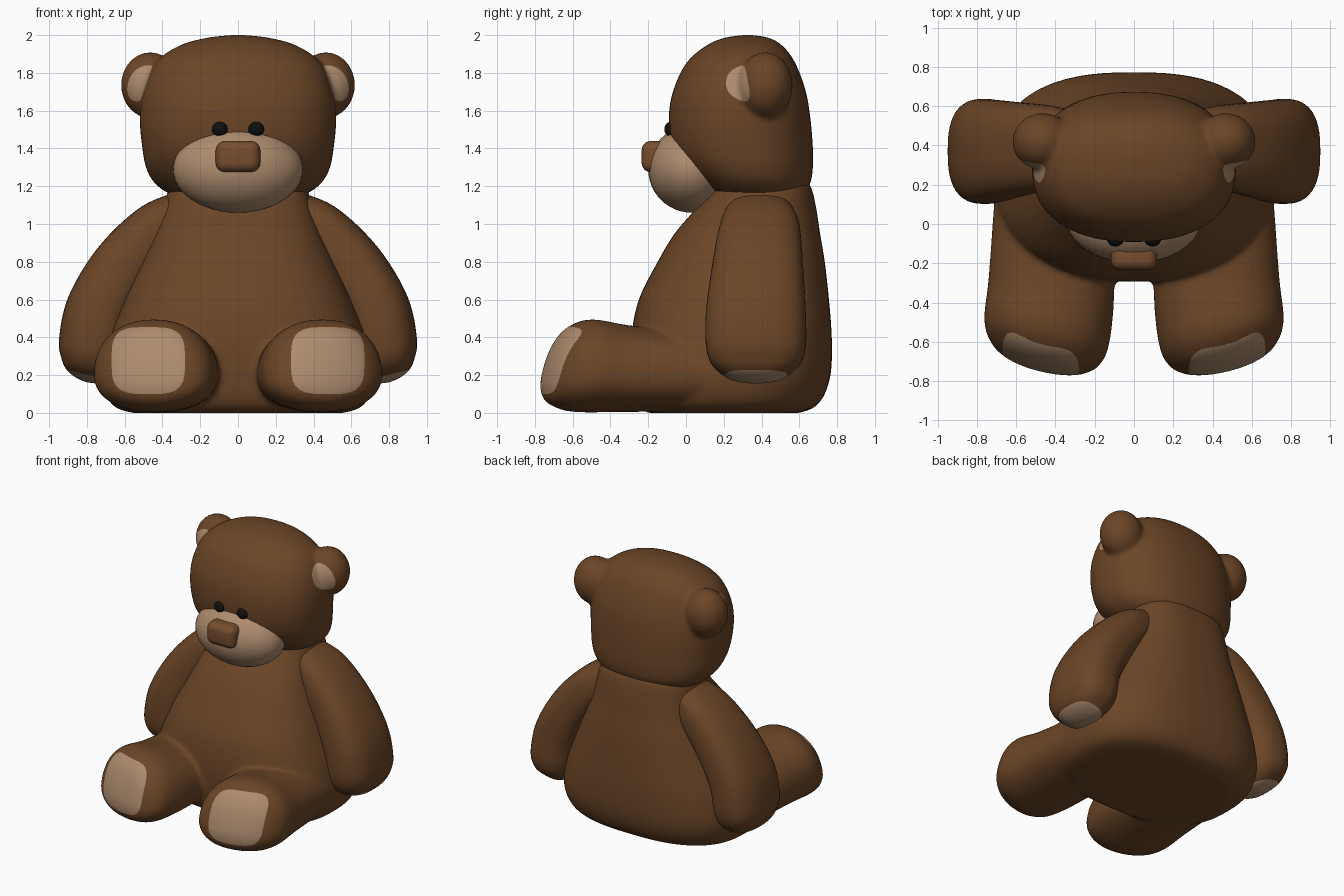
import bpy, bmesh, math
from mathutils import Vector, Matrix

if "Cube" in bpy.data.objects:
    bpy.data.objects.remove(bpy.data.objects["Cube"])


def material(name, rgb):
    m = bpy.data.materials.new(name)
    m.diffuse_color = (*rgb, 1)
    m.use_nodes = True
    m.node_tree.nodes["Principled BSDF"].inputs["Base Color"].default_value = m.diffuse_color
    return m


FUR = material("brown fur", (0.147, 0.060, 0.020))
PAD = material("beige pad", (0.42, 0.26, 0.155))
NOSE = material("nose brown", (0.185, 0.075, 0.027))
BLACK = material("eye black", (0.005, 0.005, 0.005))


def spow(v, e):
    return math.copysign(abs(v) ** e, v)


def spline(keys, steps):
    """Catmull-Rom through rows of numbers; yields (key index, row)."""
    last = len(keys) - 1
    for i in range(last):
        a, b, c, d = (keys[min(max(i + k, 0), last)] for k in (-1, 0, 1, 2))
        for s in range(steps):
            t = s / steps
            yield i, [0.5 * (2 * q + (r - p) * t + (2 * p - 5 * q + 4 * r - u) * t * t
                             + (3 * q - p - 3 * r + u) * t ** 3)
                      for p, q, r, u in zip(a, b, c, d)]
    yield last, keys[last]


def loft(bm, keys, p=2.5, side=1, n=48, steps=6, pad_from=99):
    """Skin superellipse rings; a key is centre, U, V up, V down."""
    prev, prev_i, verts = None, 0, []
    for i, row in spline([sum(map(list, k), []) for k in keys], steps):
        c, u, up, down = (Vector(row[j:j + 3]) for j in (0, 3, 6, 9))
        ring = []
        for k in range(n):
            t = 2 * math.pi * k / n
            x, y = spow(math.cos(t), 2 / p), spow(math.sin(t), 2 / p)
            co = c + u * x + (up if y > 0 else down) * abs(y)
            ring.append(bm.verts.new((co.x * side, co.y, co.z)))
        if prev:
            for k in range(n):
                f = bm.faces.new((prev[k - 1], prev[k], ring[k], ring[k - 1]))
                f.material_index = int(prev_i >= pad_from)
        verts += ring
        prev, prev_i = ring, i
    bmesh.ops.remove_doubles(bm, verts=verts, dist=1e-4)
    bmesh.ops.holes_fill(bm, edges=[e for e in bm.edges if e.is_boundary])


def ellipsoid(bm, centre, radii):
    bmesh.ops.create_uvsphere(bm, u_segments=40, v_segments=24, radius=1,
                              matrix=Matrix.Translation(centre) @ Matrix.Diagonal((*radii, 1)))


def add_object(name, bm, *mats):
    bmesh.ops.recalc_face_normals(bm, faces=bm.faces[:])
    for f in bm.faces:
        f.smooth = True
    me = bpy.data.meshes.new(name)
    bm.to_mesh(me)
    bm.free()
    for m in mats:
        me.materials.append(m)
    ob = bpy.data.objects.new(name, me)
    bpy.context.collection.objects.link(ob)
    return ob


def fuse(ob, voxel, rounds):
    """Melt overlapping volumes into one soft skin; returns it as a bmesh."""
    r = ob.modifiers.new("fuse", 'REMESH')
    r.mode, r.voxel_size = 'VOXEL', voxel
    s = ob.modifiers.new("soften", 'SMOOTH')
    s.factor, s.iterations = 0.5, rounds
    bpy.context.view_layer.update()
    me = bpy.data.meshes.new_from_object(ob.evaluated_get(bpy.context.evaluated_depsgraph_get()))
    bm = bmesh.new()
    bm.from_mesh(me)
    bpy.data.objects.remove(ob)
    bpy.data.meshes.remove(me)
    for f in bm.faces:
        f.material_index = 0
    return bm


def cut_pad(bm, centre, u, v, ru, rv, p, n=28):
    """Cut a rounded outline into the skin and colour the faces inside it."""
    centre, u, v = Vector(centre), Vector(u).normalized(), Vector(v).normalized()
    w = u.cross(v)
    pts = [centre + u * ru * spow(math.cos(t), 2 / p) + v * rv * spow(math.sin(t), 2 / p)
           for t in (2 * math.pi * k / n for k in range(n))]
    planes = [(a, (b - a).cross(w).normalized()) for a, b in zip(pts, pts[1:] + pts[:1])]

    def near(f):
        d = f.calc_center_median() - centre
        return (abs(d.dot(u)) < ru * 1.2 and abs(d.dot(v)) < rv * 1.2
                and abs(d.dot(w)) < 0.2 and f.normal.dot(w) > 0)

    faces = [f for f in bm.faces if near(f)]
    geom = faces + list({e for f in faces for e in f.edges}) + list({x for f in faces for x in f.verts})
    for co, no in planes:
        geom = bmesh.ops.bisect_plane(bm, geom=geom, dist=1e-4, plane_co=co, plane_no=no)["geom"]
    bm.normal_update()
    for f in bm.faces:
        if near(f):
            c = f.calc_center_median()
            if all((c - co).dot(no) < 1e-4 for co, no in planes):
                f.material_index = 1


def upright(z, rx, front, back):
    h = (back - front) / 2
    return (0, (front + back) / 2, z), (rx, 0, 0), (0, h, 0), (0, -h, 0)


# torso and legs, melted together
bm = bmesh.new()
loft(bm, [upright(*k) for k in (
    (0.0, 0.56, -0.20, 0.60), (0.03, 0.65, -0.25, 0.68), (0.10, 0.70, -0.28, 0.735),
    (0.22, 0.72, -0.29, 0.768), (0.40, 0.68, -0.29, 0.772), (0.60, 0.60, -0.25, 0.757),
    (0.80, 0.51, -0.15, 0.735), (0.95, 0.445, -0.06, 0.71), (1.08, 0.40, 0.05, 0.69),
    (1.20, 0.36, 0.14, 0.66), (1.25, 0.30, 0.20, 0.60))], p=2.6)
LEG = ((0.15, 0.41, 0.30, 0.22, 0.19, 0.0), (-0.30, 0.42, 0.32, 0.26, 0.195, 0.1),
       (-0.55, 0.445, 0.318, 0.295, 0.195, 0.2), (-0.66, 0.455, 0.275, 0.265, 0.165, 0.22),
       (-0.715, 0.46, 0.20, 0.20, 0.125, 0.22), (-0.742, 0.46, 0.10, 0.10, 0.06, 0.22),
       (-0.75, 0.46, 0, 0, 0, 0.22))
for side in (1, -1):
    loft(bm, [((x, y, 0.2), (r, r * k, 0), (0, up * k, up), (0, -dn * k, -dn))
              for y, x, r, up, dn, k in LEG], p=2.2, side=side)
bm = fuse(add_object("torso_parts", bm, FUR), 0.015, 9)
for side in (1, -1):
    cut_pad(bm, (side * 0.475, -0.70, 0.277), (1, 0, 0), (0, 0, 1), 0.195, 0.178, 3.5)
add_object("torso_and_legs", bm, FUR, PAD)

# arms, with pads at the lower tips
ARM = ((0.25, 1.08, 0.11, 0.39, 0.16), (0.42, 0.98, 0.145, 0.39, 0.21),
       (0.60, 0.78, 0.17, 0.38, 0.24), (0.73, 0.55, 0.18, 0.37, 0.263),
       (0.77, 0.36, 0.18, 0.37, 0.265), (0.78, 0.26, 0.155, 0.37, 0.235),
       (0.795, 0.20, 0.115, 0.37, 0.165), (0.802, 0.172, 0.06, 0.37, 0.09),
       (0.805, 0.163, 0, 0.37, 0))
arm_keys = []
for i, (x, z, r, y, ry) in enumerate(ARM):
    a, b = ARM[max(i - 1, 0)], ARM[min(i + 1, len(ARM) - 1)]
    t = Vector((b[0] - a[0], b[1] - a[1])).normalized()
    arm_keys.append(((x, y, z), (-t.y * r, 0, t.x * r), (0, ry, 0), (0, -ry, 0)))
for side, label in ((1, "right"), (-1, "left")):
    bm = bmesh.new()
    loft(bm, arm_keys, p=2.6, side=side, pad_from=6)
    add_object("arm_" + label, bm, FUR, PAD)

# head and ears, melted together
bm = bmesh.new()
loft(bm, [upright(*k) for k in (
    (2.003, 0, 0.33, 0.33), (1.985, 0.17, 0.20, 0.44), (1.94, 0.32, 0.10, 0.515),
    (1.85, 0.44, 0.0, 0.58), (1.70, 0.505, -0.07, 0.635), (1.55, 0.52, -0.092, 0.66),
    (1.40, 0.507, -0.075, 0.672), (1.30, 0.488, -0.02, 0.672), (1.22, 0.445, 0.06, 0.66),
    (1.16, 0.36, 0.14, 0.62), (1.12, 0.20, 0.25, 0.50), (1.11, 0, 0.37, 0.37))], p=2.3)
for side in (1, -1):
    ellipsoid(bm, (side * 0.465, 0.42, 1.735), (0.155, 0.145, 0.175))
bm = fuse(add_object("head_parts", bm, FUR), 0.014, 12)
for side in (1, -1):
    u = Vector((0.8, side * 0.6, 0))
    cut_pad(bm, (side * 0.515, 0.295, 1.745), u, Vector((0, 0, 1)) - u * side * 0.3,
            0.075, 0.1, 2.2, n=24)
add_object("head_and_ears", bm, FUR, PAD)

# muzzle
bm = bmesh.new()
ellipsoid(bm, (0, 0.03, 1.29), (0.345, 0.23, 0.23))
add_object("muzzle", bm, PAD)

# eyes
for side, label in ((1, "right"), (-1, "left")):
    bm = bmesh.new()
    ellipsoid(bm, (side * 0.095, -0.073, 1.502), (0.044, 0.042, 0.042))
    add_object("eye_" + label, bm, BLACK)

# nose: a softly rounded block
bm = bmesh.new()
bmesh.ops.create_cube(bm, size=1, matrix=Matrix.Translation((0, -0.165, 1.357))
                      @ Matrix.Diagonal((0.236, 0.14, 0.166, 1)))
bmesh.ops.bevel(bm, geom=bm.edges[:], offset=0.05, segments=6, profile=0.5, affect='EDGES')
add_object("nose", bm, NOSE)
